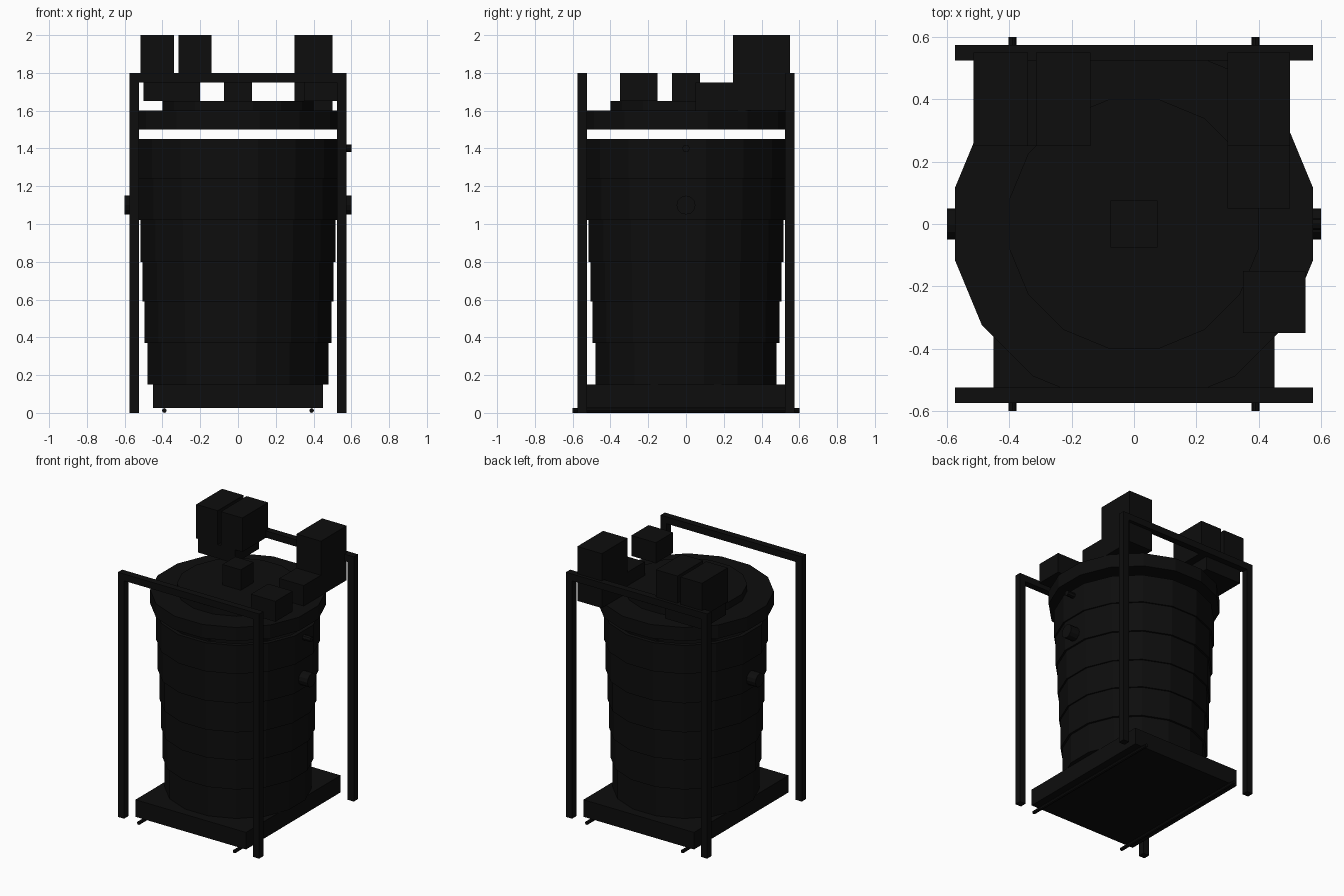
import bpy, bmesh, math
from mathutils import Matrix

cube = bpy.data.objects.get("Cube")
if cube:
    bpy.data.objects.remove(cube, do_unlink=True)

# Single near-black material
black = bpy.data.materials.new("near_black")
black.use_nodes = True
colour = (0.004, 0.004, 0.004, 1)
black.diffuse_color = colour
black.node_tree.nodes["Principled BSDF"].inputs["Base Color"].default_value = colour


def finish(name, bm):
    bmesh.ops.recalc_face_normals(bm, faces=bm.faces)
    mesh = bpy.data.meshes.new(name)
    bm.to_mesh(mesh)
    bm.free()
    mesh.materials.append(black)
    obj = bpy.data.objects.new(name, mesh)
    bpy.context.collection.objects.link(obj)
    return obj


def box(name, x, y, z):
    """Box from its (min, max) range on each axis."""
    bm = bmesh.new()
    bmesh.ops.create_cube(bm, size=1)
    spans = (x, y, z)
    for v in bm.verts:
        v.co = [(a + b) / 2 + c * (b - a) for (a, b), c in zip(spans, v.co)]
    return finish(name, bm)


def rod(name, centre, radius, length, axis, sides=12):
    bm = bmesh.new()
    turn = Matrix.Rotation(math.pi / 2, 4, "Y" if axis == "X" else "X")
    bmesh.ops.create_cone(bm, cap_ends=True, segments=sides, radius1=radius,
                          radius2=radius, depth=length,
                          matrix=Matrix.Translation(centre) @ turn)
    return finish(name, bm)


def drum(name, apothem, z0, z1, wall=None):
    """Sixteen-sided disc, or an open tube if a wall thickness is given."""
    sides = 16
    bm = bmesh.new()

    def ring(a, z):
        r = a / math.cos(math.pi / sides)
        angles = [(i + 0.5) * math.tau / sides for i in range(sides)]
        return [bm.verts.new((r * math.cos(t), r * math.sin(t), z)) for t in angles]

    loops = [ring(apothem, z0), ring(apothem, z1)]
    if wall:
        loops += [ring(apothem - wall, z1), ring(apothem - wall, z0)]
        pairs = list(zip(loops, loops[1:] + loops[:1]))
    else:
        pairs = [tuple(loops)]
        bm.faces.new(loops[0])
        bm.faces.new(loops[1])
    for a, b in pairs:
        for i in range(sides):
            j = (i + 1) % sides
            bm.faces.new((a[i], a[j], b[j], b[i]))
    return finish(name, bm)


# Base and skid rails
box("base", (-0.45, 0.45), (-0.55, 0.55), (0.025, 0.15))
for side, x in (("right", -0.39), ("left", 0.39)):
    rod("skid_rail_" + side, (x, 0, 0.0125), 0.0125, 1.2, "Y", 8)

# Frame posts and top bars
for end, y in (("front", -0.55), ("back", 0.55)):
    depth = (y - 0.025, y + 0.025)
    for side, x in (("right", -0.55), ("left", 0.55)):
        box(f"post_{end}_{side}", (x - 0.025, x + 0.025), depth, (0, 1.8))
    box("top_bar_" + end, (-0.525, 0.525), depth, (1.75, 1.8))

# Stepped vessel, widening upward
levels = (0.15, 0.37, 0.59, 0.8, 1.02, 1.24, 1.45)
widths = (0.48, 0.495, 0.505, 0.515, 0.528, 0.538)
for i, apothem in enumerate(widths):
    drum(f"vessel_tier_{i + 1}", apothem, levels[i], levels[i + 1], 0.03)

# Raised lid
drum("lid", 0.575, 1.5, 1.6)
drum("lid_plate", 0.4, 1.6, 1.65)

# Equipment on the lid
box("centre_box", (-0.075, 0.075), (-0.075, 0.075), (1.65, 1.8))
box("front_box", (0.35, 0.55), (-0.35, -0.15), (1.65, 1.8))
box("motor_box", (0.3, 0.5), (0.25, 0.55), (1.6, 2))
box("motor_mount", (0.3, 0.5), (0.05, 0.25), (1.6, 1.75))
box("cabinet_mount", (-0.5, -0.2), (0.25, 0.53), (1.65, 1.75))
box("cabinet_outer", (-0.515, -0.34), (0.25, 0.55), (1.75, 2))
box("cabinet_inner", (-0.315, -0.14), (0.25, 0.55), (1.75, 2))

# Side ports
for side, x in (("right", -0.55), ("left", 0.55)):
    rod("port_" + side, (x, 0, 1.1), 0.05, 0.1, "X")
rod("small_port", (0.55, 0, 1.4), 0.02, 0.1, "X", 8)
